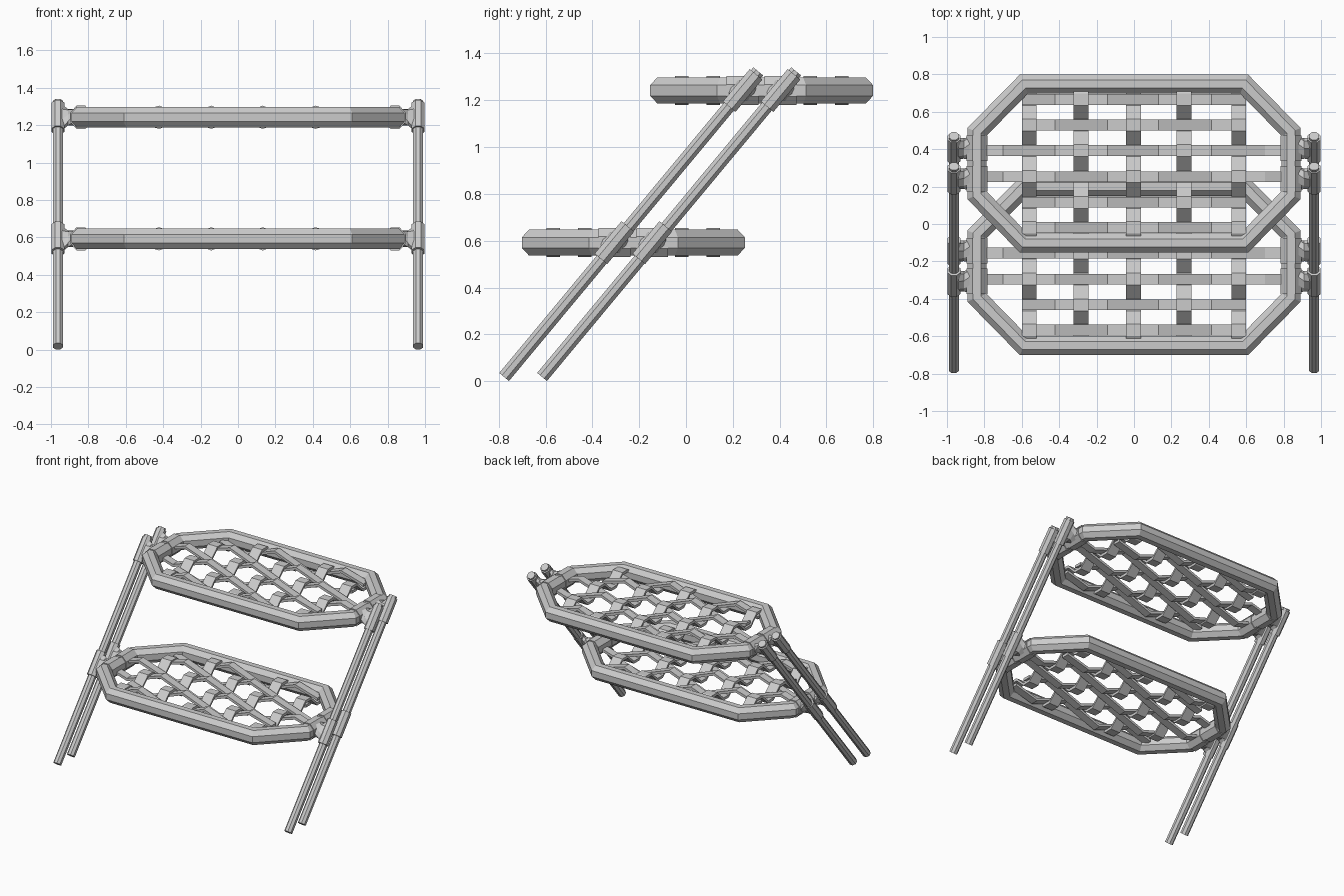
import bpy
import bmesh
from math import sin, cos, pi, radians, sqrt
from mathutils import Vector

if "Cube" in bpy.data.objects:
    bpy.data.objects.remove(bpy.data.objects["Cube"], do_unlink=True)

grey = bpy.data.materials.new("light_grey")
grey.use_nodes = True
COLOUR = (0.6, 0.6, 0.6, 1)
grey.diffuse_color = COLOUR
grey.node_tree.nodes["Principled BSDF"].inputs["Base Color"].default_value = COLOUR

SLOPE = Vector((0, 1.086, 1.306)).normalized()   # direction of the side poles
POLE_X = 0.963
TREADS = {"lower": Vector((0, -0.225, 0.592)), "upper": Vector((0, 0.323, 1.242))}


def loft(name, rings, loop=False):
    """Skin a row of equal-sized rings; cap the ends unless it loops."""
    bm = bmesh.new()
    rows = [[bm.verts.new(p) for p in ring] for ring in rings]
    n = len(rows[0])
    pairs = list(zip(rows, rows[1:]))
    if loop:
        pairs.append((rows[-1], rows[0]))
    else:
        bm.faces.new(rows[0])
        bm.faces.new(rows[-1])
    for a, b in pairs:
        for i in range(n):
            j = (i + 1) % n
            bm.faces.new((a[i], a[j], b[j], b[i]))
    bmesh.ops.recalc_face_normals(bm, faces=bm.faces)
    mesh = bpy.data.meshes.new(name)
    bm.to_mesh(mesh)
    bm.free()
    mesh.materials.append(grey)
    obj = bpy.data.objects.new(name, mesh)
    bpy.context.collection.objects.link(obj)
    return obj


def ring(centre, u, v, a, b):
    """Eight-sided section with flats on its axes."""
    k = 1 / cos(pi / 8)
    return [centre + u * (a * k * cos(t)) + v * (b * k * sin(t))
            for t in [(i + 0.5) * pi / 4 for i in range(8)]]


X, Y, Z = Vector((1, 0, 0)), Vector((0, 1, 0)), Vector((0, 0, 1))


def rod(name, start, end, u, v, a, b):
    return loft(name, [ring(start, u, v, a, b), ring(end, u, v, a, b)])


def tread_frame(name, centre):
    """Mitred eight-sided hoop."""
    corners = [(0.84, -0.169), (0.84, 0.169), (0.589, 0.425), (-0.589, 0.425),
               (-0.84, 0.169), (-0.84, -0.169), (-0.589, -0.425), (0.589, -0.425)]
    rings = []
    for i, (x, y) in enumerate(corners):
        angle = radians(-22.5 + 45 * i)
        mitre = Vector((cos(angle), sin(angle), 0)) / cos(pi / 8)
        rings.append(ring(centre + Vector((x, y, 0)), mitre, Z, 0.051, 0.055))
    loft(name, rings, loop=True)


def strap(name, points, across, width, thick):
    """Flat band following a path."""
    w, t = across * (width / 2), Z * (thick / 2)
    loft(name, [[p - w - t, p + w - t, p + w + t, p - w + t] for p in points])


COLUMNS = [-0.56, -0.283, -0.003, 0.267, 0.56]
ROWS = [-0.342, -0.207, -0.07, 0.07, 0.207, 0.342]


def weave(name, centre):
    # Lengthwise bands zigzag, peaking between the crossing bands
    for r, y in enumerate(ROWS):
        mids = [(a + b) / 2 for a, b in zip(COLUMNS, COLUMNS[1:])]
        path = [(x, 0.052 * (-1) ** (c + r)) for c, x in enumerate(mids)]
        if abs(y) < 0.1:
            path = [(-0.84, 0), (-0.7, -path[0][1] * 0.8)] + path
            path += [(0.7, -path[-1][1] * 0.8), (0.84, 0)]
        else:
            path = [(-0.6, 0)] + path + [(0.6, 0)]
        strap(f"{name}_long_strap_{r + 1}",
              [centre + Vector((x, y, z)) for x, z in path], Y, 0.058, 0.02)
    # Crosswise bands run level over and under each lengthwise band
    for c, x in enumerate(COLUMNS):
        path = [(-0.43, 0)]
        for r, y in enumerate(ROWS):
            z = 0.034 * (-1) ** (c + r)
            path += [(y - 0.032, z), (y + 0.032, z)]
        path.append((0.43, 0))
        strap(f"{name}_cross_strap_{c + 1}",
              [centre + Vector((x, y, z)) for y, z in path], X, 0.08, 0.02)


def joint(name, centre, side):
    """Pole collar, frame collar and the flared web between them."""
    pole = centre + X * (side * POLE_X)
    hoop = centre + X * (side * 0.84)
    normal = SLOPE.cross(X)
    rod(name + "_pole_collar", pole - SLOPE * 0.09, pole + SLOPE * 0.09,
        X, normal, 0.035, 0.035)
    rod(name + "_hoop_collar", hoop - Y * 0.068, hoop + Y * 0.068,
        X, Z, 0.056, 0.062)
    rings = []
    for x, tilt, a, b in [(0.965, 50, 0.088, 0.027), (0.935, 50, 0.075, 0.027),
                          (0.91, 36, 0.058, 0.032), (0.875, 0, 0.062, 0.044)]:
        t = radians(tilt)
        u, v = Vector((0, cos(t), sin(t))), Vector((0, -sin(t), cos(t)))
        rings.append(ring(centre + X * (side * x), u, v, a, b))
    loft(name + "_web", rings)


# Treads with their joints
for level, centre in TREADS.items():
    tread_frame(level + "_tread_frame", centre)
    weave(level, centre)
    for side, side_name in ((1, "left"), (-1, "right")):
        for offset, place in ((-0.081, "front"), (0.081, "back")):
            joint(f"{level}_{side_name}_{place}", centre + Y * offset, side)

# Side poles
for side, side_name in ((1, "left"), (-1, "right")):
    for y, place in ((-0.777, "front"), (-0.615, "back")):
        foot = Vector((side * POLE_X, y, 0.018))
        rod(f"{side_name}_{place}_pole", foot, foot + SLOPE * 1.698,
            X, SLOPE.cross(X), 0.027, 0.027)
